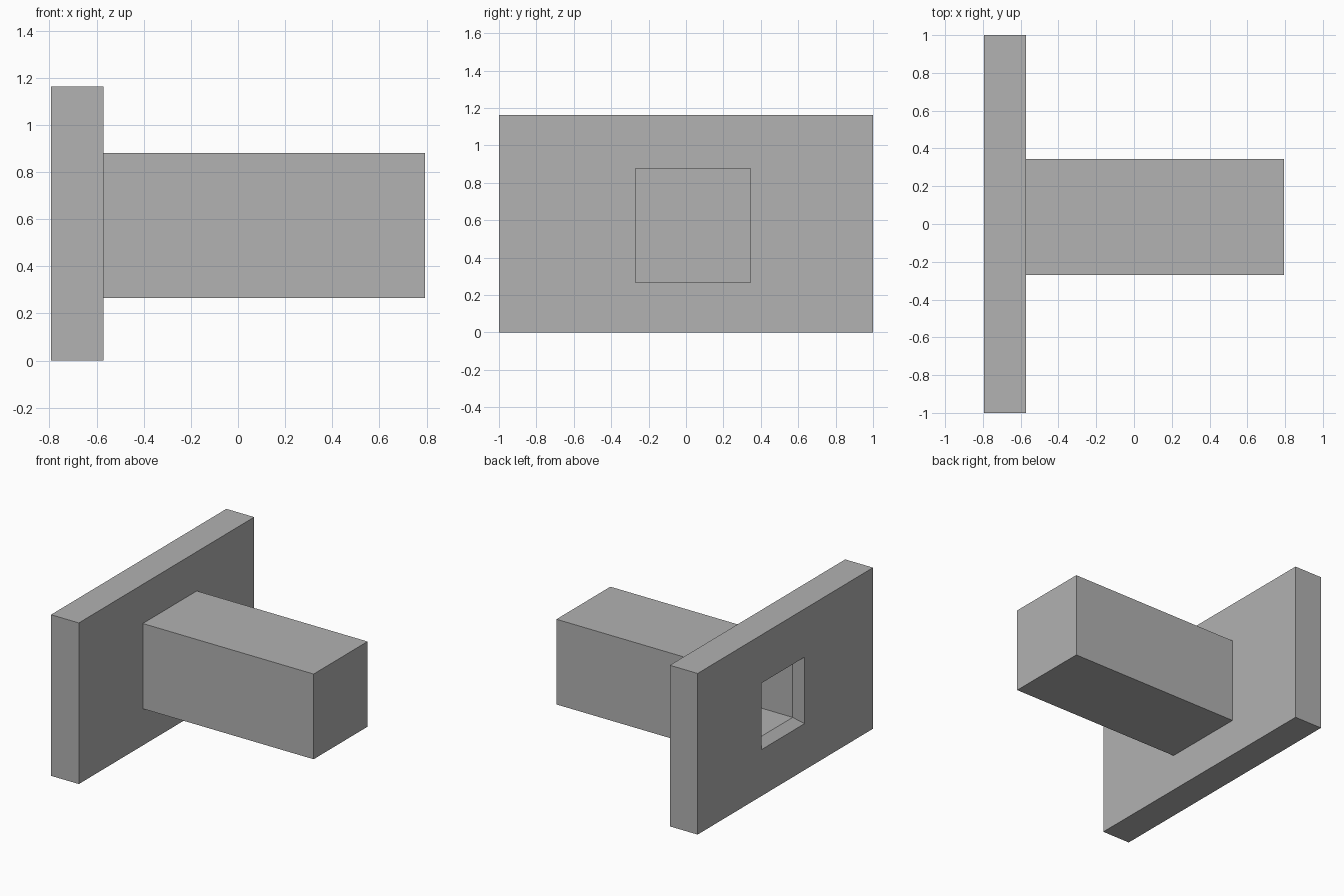
import bpy, bmesh

cube = bpy.data.objects.get("Cube")
if cube:
    bpy.data.objects.remove(cube)

# Plain grey material
grey = bpy.data.materials.new("plain_grey")
grey.use_nodes = True
colour = (0.445, 0.445, 0.445, 1)
grey.diffuse_color = colour
grey.node_tree.nodes["Principled BSDF"].inputs["Base Color"].default_value = colour


def ring(bm, x, y0, y1, z0, z1):
    """Rectangular section across the x axis."""
    return [bm.verts.new((x, y, z))
            for y, z in ((y0, z0), (y1, z0), (y1, z1), (y0, z1))]


def loft(name, sections):
    """Skin successive rectangles and cap both ends."""
    bm = bmesh.new()
    rings = [ring(bm, *s) for s in sections]
    for a, b in zip(rings, rings[1:]):
        for i in range(4):
            j = (i + 1) % 4
            bm.faces.new((a[i], a[j], b[j], b[i]))
    bm.faces.new(rings[0])
    bm.faces.new(rings[-1])
    bmesh.ops.recalc_face_normals(bm, faces=bm.faces)
    mesh = bpy.data.meshes.new(name)
    bm.to_mesh(mesh)
    bm.free()
    mesh.materials.append(grey)
    obj = bpy.data.objects.new(name, mesh)
    bpy.context.collection.objects.link(obj)
    return obj


back, front, tip = -0.793, -0.571, 0.793
plate = (-1, 1, 0, 1.163)
arm = (-0.27, 0.345, 0.265, 0.88)
mouth = (-0.22, 0.27, 0.335, 0.815)
bore = (-0.17, 0.22, 0.383, 0.768)

# Closed skin: bore end, bevelled mouth, plate, then the arm to its tip
loft("flanged_arm", [
    (tip - 0.11, *bore),
    (back + 0.06, *bore),
    (back, *mouth),
    (back, *plate),
    (front, *plate),
    (front, *arm),
    (tip, *arm),
])
